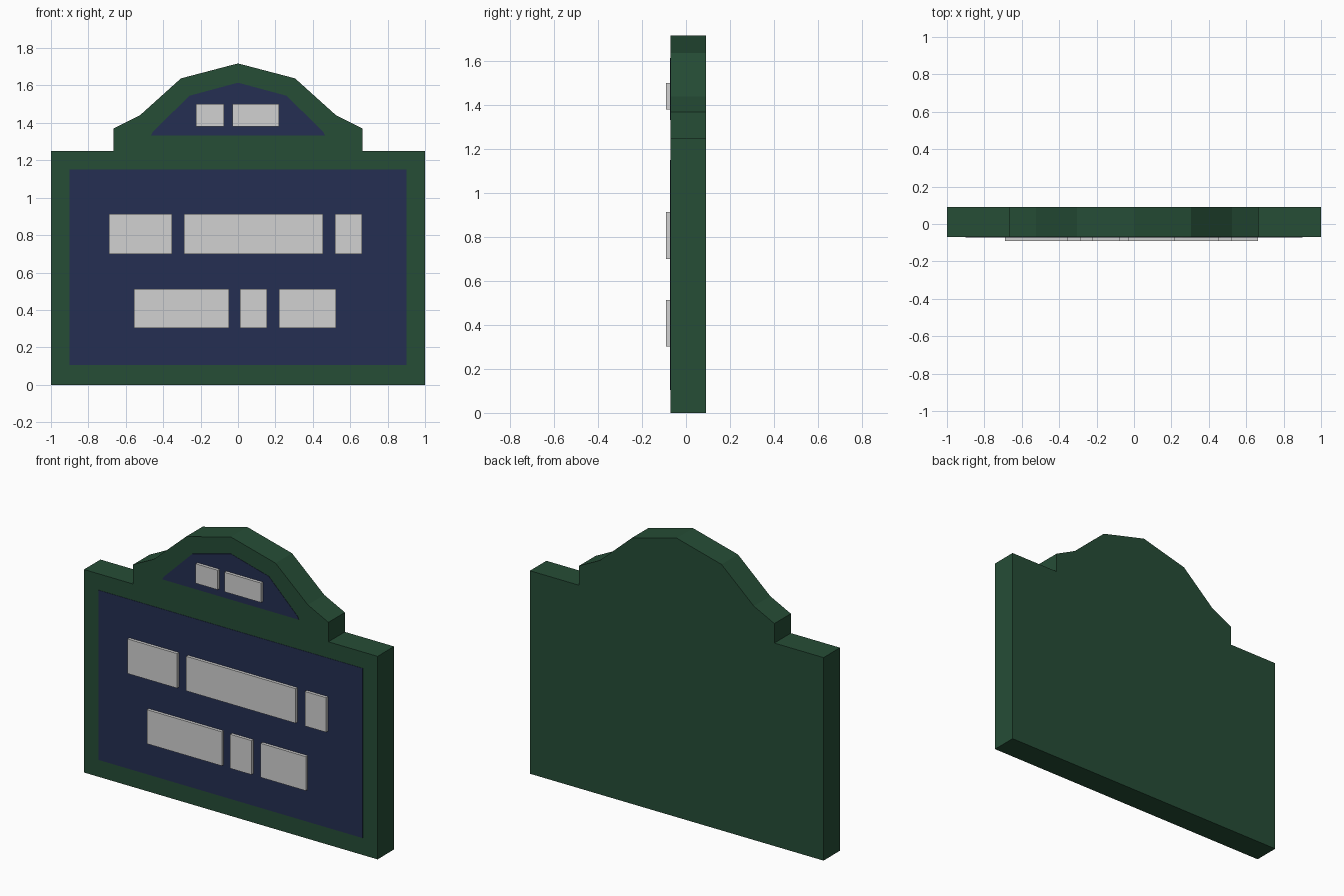
import bpy
import bmesh

if "Cube" in bpy.data.objects:
    bpy.data.objects.remove(bpy.data.objects["Cube"])


def material(name, rgb):
    m = bpy.data.materials.new(name)
    m.diffuse_color = (*rgb, 1)
    m.use_nodes = True
    m.node_tree.nodes["Principled BSDF"].inputs["Base Color"].default_value = m.diffuse_color
    return m


GREEN = material("dark green", (0.019, 0.074, 0.037))
BLUE = material("navy blue", (0.018, 0.028, 0.084))
GREY = material("light grey", (0.64, 0.64, 0.64))


def slab(name, outline, y_front, y_back, mat):
    """Extrude an (x, z) outline from y_front to y_back."""
    bm = bmesh.new()
    face = bm.faces.new([bm.verts.new((x, y_front, z)) for x, z in outline])
    ext = bmesh.ops.extrude_face_region(bm, geom=[face], use_keep_orig=True)
    moved = [v for v in ext["geom"] if isinstance(v, bmesh.types.BMVert)]
    bmesh.ops.translate(bm, verts=moved, vec=(0, y_back - y_front, 0))
    bmesh.ops.recalc_face_normals(bm, faces=bm.faces)
    me = bpy.data.meshes.new(name)
    bm.to_mesh(me)
    bm.free()
    me.materials.append(mat)
    ob = bpy.data.objects.new(name, me)
    bpy.context.collection.objects.link(ob)
    return ob


def mirrored(half):
    """Close a right-hand half outline across x = 0."""
    return half + [(-x, z) for x, z in reversed(half) if x > 0]


def rect(x0, x1, z0, z1):
    return [(x0, z0), (x1, z0), (x1, z1), (x0, z1)]


FRONT, BACK = -0.07, 0.09

# Sign board with stepped, arched crest
slab("sign_board", mirrored([(1, 0), (1, 1.25), (0.665, 1.25), (0.665, 1.37),
                             (0.525, 1.44), (0.305, 1.638), (0, 1.718)]),
     FRONT, BACK, GREEN)

# Thin painted panels
slab("main_panel", rect(-0.9, 0.9, 0.105, 1.15), FRONT - 0.002, FRONT + 0.002, BLUE)
slab("crest_panel", mirrored([(0.465, 1.333), (0.455, 1.352), (0.26, 1.545), (0, 1.615)]),
     FRONT - 0.002, FRONT + 0.002, BLUE)

# Raised plain blocks, row by row
rows = {
    "crest": (1.38, 1.50, [(-0.225, -0.075), (-0.03, 0.22)]),
    "upper": (0.70, 0.913, [(-0.69, -0.352), (-0.29, 0.455), (0.518, 0.663)]),
    "lower": (0.303, 0.513, [(-0.557, -0.047), (0.01, 0.155), (0.218, 0.525)]),
}
for row, (z0, z1, spans) in rows.items():
    for i, (x0, x1) in enumerate(spans, 1):
        slab(f"{row}_block_{i}", rect(x0, x1, z0, z1), -0.09, FRONT + 0.005, GREY)
